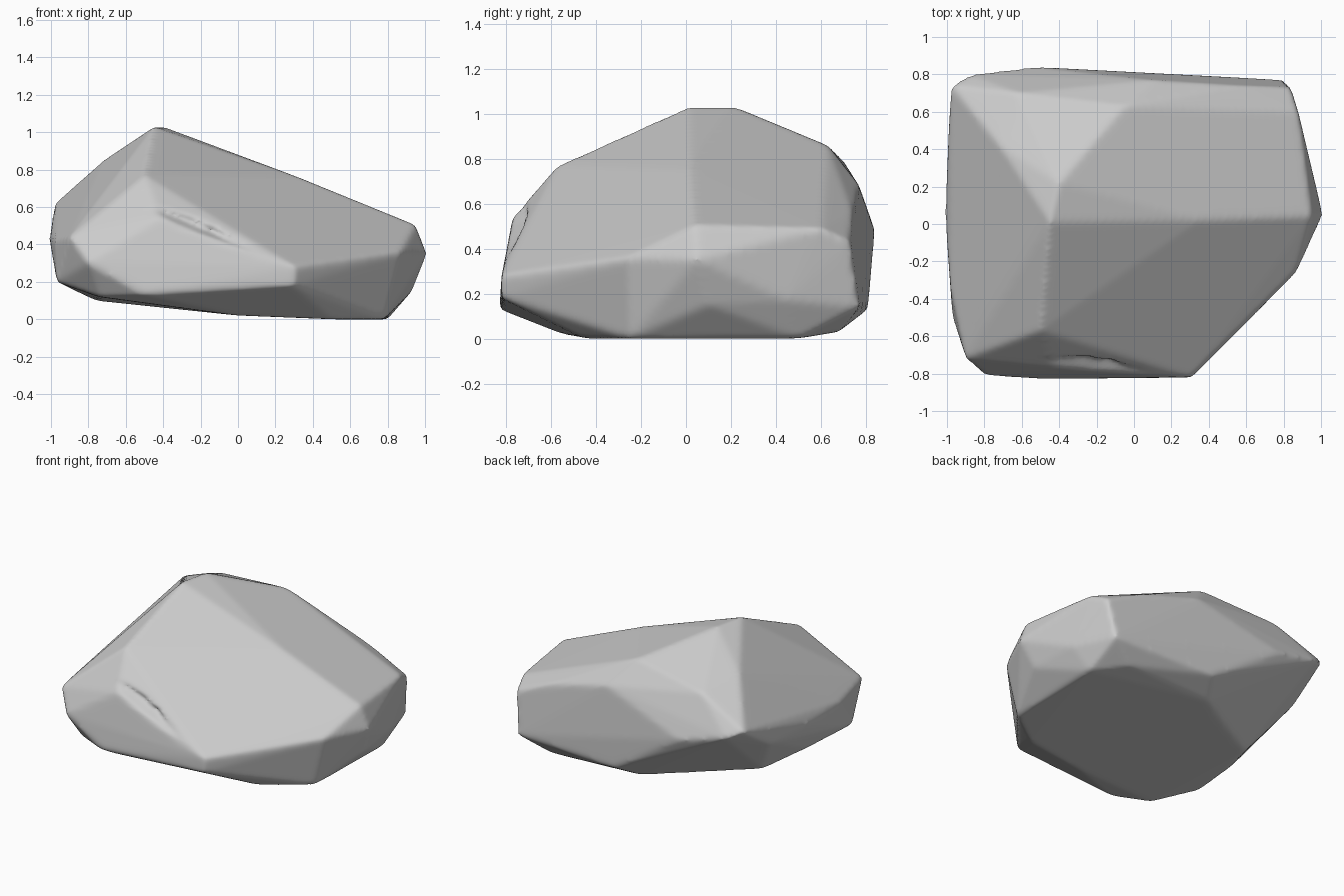
import bpy
import bmesh
from mathutils import Vector

default_cube = bpy.data.objects.get("Cube")
if default_cube:
    bpy.data.objects.remove(default_cube, do_unlink=True)


def make_material(name, colour):
    mat = bpy.data.materials.new(name)
    mat.use_nodes = True
    mat.diffuse_color = colour
    mat.node_tree.nodes["Principled BSDF"].inputs["Base Color"].default_value = colour
    return mat


def hull_object(name, points):
    """Wrap a tight convex skin around a few corner points."""
    bm = bmesh.new()
    for p in points:
        bm.verts.new(p)
    result = bmesh.ops.convex_hull(bm, input=bm.verts)
    unused = [v for v in result["geom_interior"] if isinstance(v, bmesh.types.BMVert)]
    bmesh.ops.delete(bm, geom=unused, context="VERTS")
    bmesh.ops.recalc_face_normals(bm, faces=bm.faces)
    mesh = bpy.data.meshes.new(name)
    bm.to_mesh(mesh)
    bm.free()
    obj = bpy.data.objects.new(name, mesh)
    bpy.context.collection.objects.link(obj)
    return obj


# Corners of the boulder, grouped by region
crest = [(-.45, .01, 1.03), (-.4, .22, 1.03), (-.05, .63, .86), (-.5, -.57, .77),
         (-.72, .42, .85), (-.62, .7, .79), (.35, .02, .75), (.62, .02, .635)]
left_rim = [(.95, .04, .505), (1.01, .05, .35), (.88, .6, .49), (.84, .73, .43),
            (.87, -.26, .36), (.65, -.48, .32), (.93, .1, .15), (.9, .45, .17)]
front = [(.31, -.82, .28), (.3, -.82, .18), (-.42, -.77, .54), (-.8, -.81, .3),
         (-.9, -.72, .44), (-.97, -.5, .2), (-.74, -.71, .12), (-.5, -.83, .13)]
right_rim = [(-1.01, .05, .43), (-.98, -.35, .42), (-.98, .74, .62),
             (-.99, .46, .44), (-.9, -.1, .17), (-.76, .22, .1)]
back = [(-.53, .84, .48), (-.88, .8, .57), (.1, .77, .68), (.55, .74, .56),
        (.8, .77, .14), (0, .81, .13)]
base = [(.8, .5, 0), (.78, -.25, 0), (.6, .68, .03), (-.1, .64, .04), (.5, -.45, 0),
        (0, -.55, .02), (-.36, .45, .06)]
boulder = hull_object("boulder", crest + left_rim + front + right_rim + back + base)
boulder.data.materials.append(make_material("stone grey", (.6, .6, .6, 1)))

# Slanting crack in the front, cut by a thin wedge
start, end = Vector((-.52, -.7, .63)), Vector((.22, -.8, .31))
inward = Vector((.04, .14, .02))
wedge = [start, end]
for t, gap in ((.3, .07), (.6, .05)):
    mid = start.lerp(end, t)
    lift = Vector((.4, 0, 1)) * gap
    wedge += [mid - inward + lift, mid - inward - lift * .6, mid + inward * .6]
crack_cutter = hull_object("crack_cutter", wedge)
crack_cutter.hide_render = True
crack_cutter.hide_set(True)
cut = boulder.modifiers.new("crack", "BOOLEAN")
cut.operation = "DIFFERENCE"
cut.solver = "EXACT"
cut.object = crack_cutter

# Weathered, softly rounded edges
remesh = boulder.modifiers.new("even_surface", "REMESH")
remesh.mode = "VOXEL"
remesh.voxel_size = .016
remesh.use_smooth_shade = True
soften = boulder.modifiers.new("worn_edges", "SMOOTH")
soften.factor = .5
soften.iterations = 10
